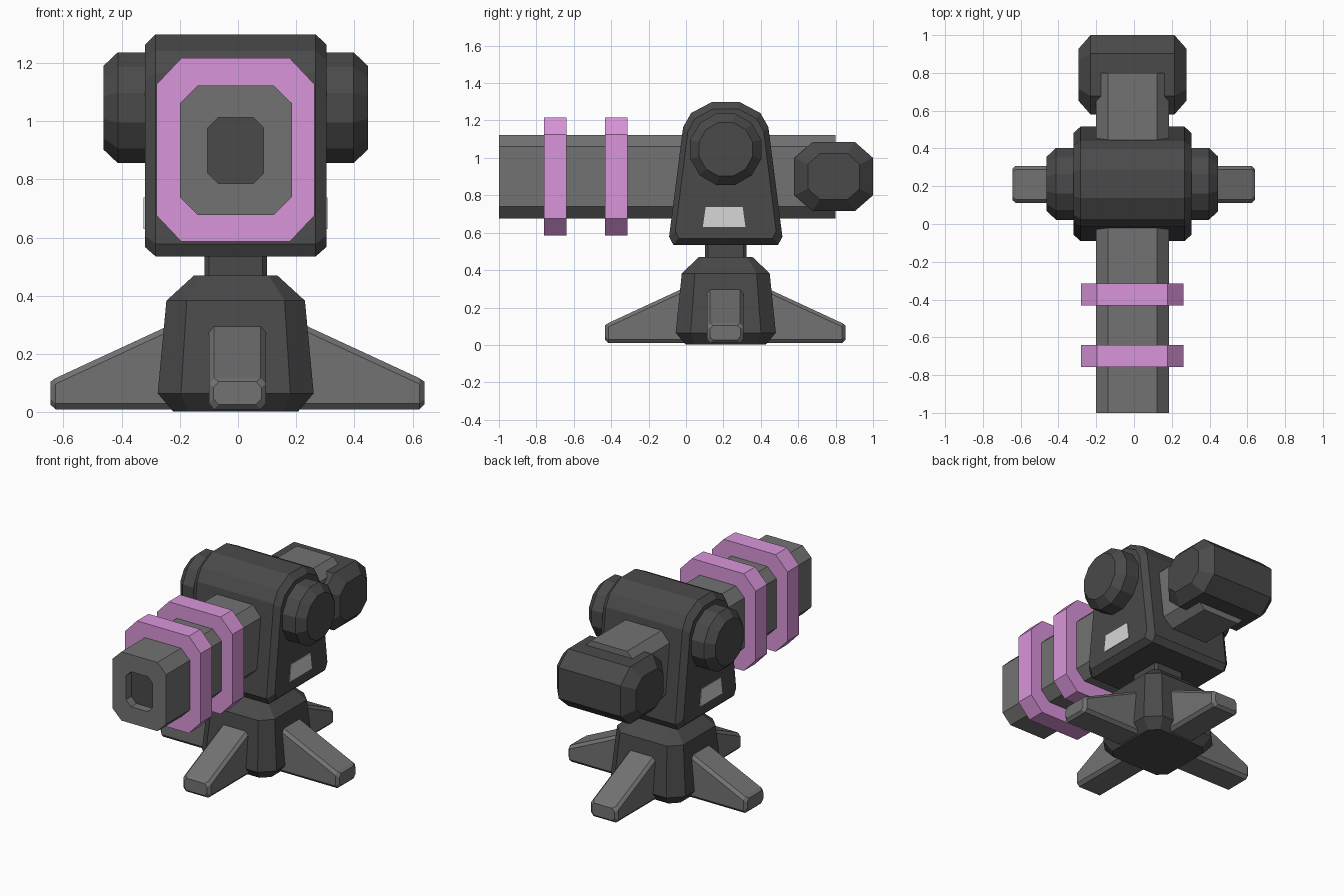
import bpy, bmesh, math
from mathutils import Vector

if "Cube" in bpy.data.objects:
    bpy.data.objects.remove(bpy.data.objects["Cube"])

CX, CY = -0.008, 0.2125   # centre line of the body, centre of the pivot


def material(name, r, g, b):
    m = bpy.data.materials.new(name)
    m.diffuse_color = (r, g, b, 1)
    m.use_nodes = True
    m.node_tree.nodes["Principled BSDF"].inputs["Base Color"].default_value = m.diffuse_color
    return m


DARK = material("dark_grey", 0.068, 0.068, 0.068)
GREY = material("mid_grey", 0.17, 0.17, 0.17)
PINK = material("pink_violet", 0.70, 0.30, 0.70)
LIGHT = material("light_grey", 0.68, 0.68, 0.68)


def loft(name, rings, *mats):
    """Skin a list of equal-length point rings and cap both ends."""
    bm = bmesh.new()
    vs = [[bm.verts.new(p) for p in ring] for ring in rings]
    n = len(rings[0])
    for a, b in zip(vs, vs[1:]):
        for i in range(n):
            j = (i + 1) % n
            bm.faces.new((a[i], a[j], b[j], b[i]))
    bm.faces.new(vs[0])
    last = bm.faces.new(vs[-1])
    last.material_index = len(mats) - 1
    bmesh.ops.recalc_face_normals(bm, faces=bm.faces)
    me = bpy.data.meshes.new(name)
    bm.to_mesh(me)
    bm.free()
    for m in mats:
        me.materials.append(m)
    ob = bpy.data.objects.new(name, me)
    bpy.context.collection.objects.link(ob)
    return ob


def oct_rect(u0, u1, v0, v1, cu, cv):
    """Rectangle with cut corners."""
    return [(u0 + cu, v0), (u1 - cu, v0), (u1, v0 + cv), (u1, v1 - cv),
            (u1 - cu, v1), (u0 + cu, v1), (u0, v1 - cv), (u0, v0 + cv)]


def at_x(x, pts):
    return [(x, u, v) for u, v in pts]


def at_y(y, pts):
    return [(u, y, v) for u, v in pts]


def at_z(z, pts):
    return [(u, v, z) for u, v in pts]


def scaled(pts, centre, su, sv):
    return [(centre[0] + (u - centre[0]) * su, centre[1] + (v - centre[1]) * sv)
            for u, v in pts]


def around(hx, hy, c):
    return oct_rect(CX - hx, CX + hx, CY - hy, CY + hy, c, c)


# Pedestal and neck
loft("pedestal", [at_z(0.003, around(0.215, 0.215, 0.05)),
                  at_z(0.065, around(0.268, 0.268, 0.08)),
                  at_z(0.383, around(0.238, 0.235, 0.07)),
                  at_z(0.47, around(0.143, 0.143, 0.03))], DARK)
loft("neck", [at_z(z, around(0.107, 0.111, 0.015)) for z in (0.44, 0.56)], DARK)

# Four sloping legs
for k, name in enumerate(("right_leg", "back_leg", "left_leg", "front_leg")):
    d = Vector((math.cos(k * math.pi / 2), math.sin(k * math.pi / 2), 0))
    s = Vector((-d.y, d.x, 0))
    rings = []
    for r, top, inset in ((0.1, 0.36, 0), (0.625, 0.117, 0), (0.642, 0.105, 0.016)):
        w = 0.098 - inset
        sec = oct_rect(-w, w, 0.01 + inset, top, 0.018, 0.02)
        rings.append([Vector((-0.002, CY - 0.003, v)) + d * r + s * u for u, v in sec])
    loft(name, rings, GREY)

# Barrel with shallow dark-floored bore
outer = oct_rect(-0.20, 0.185, 0.677, 1.123, 0.063, 0.062)
bore = oct_rect(-0.104, 0.088, 0.785, 1.012, 0.036, 0.036)
loft("barrel", [at_y(0.80, outer), at_y(-1.0, outer),
                at_y(-1.0, bore), at_y(-0.945, bore)], GREY, DARK)

# Coloured barrel rings
collar = oct_rect(-0.28, 0.263, 0.586, 1.216, 0.085, 0.09)
for name, y0, y1 in (("front_ring", -0.758, -0.64), ("rear_ring", -0.432, -0.314)):
    loft(name, [at_y(y0, collar), at_y(y1, collar)], PINK)

# Housing: arched profile with bevelled sides
half = [(0.28, 0.535), (0.303, 0.578), (0.228, 1.165), (0.185, 1.24), (0.075, 1.298)]
arch = [(CY + u, v) for u, v in half] + [(CY - u, v) for u, v in reversed(half)]
small = scaled(arch, (CY, 0.9), 0.89, 0.91)
loft("housing", [at_x(CX - 0.312, small), at_x(CX - 0.275, arch),
                 at_x(CX + 0.275, arch), at_x(CX + 0.312, small)], DARK)


# Pivot caps and light side plates, mirrored
def circle(r, n=12):
    return [(CY + r * math.cos((i + 0.5) * 2 * math.pi / n),
             1.046 + r * math.sin((i + 0.5) * 2 * math.pi / n)) for i in range(n)]


plate = [(0.09, 0.63), (0.318, 0.63), (0.303, 0.737), (0.105, 0.737)]
for side, sgn in (("right", 1), ("left", -1)):
    loft(side + "_pivot_cap", [at_x(CX + sgn * 0.25, circle(0.197)),
                               at_x(CX + sgn * 0.405, circle(0.197)),
                               at_x(CX + sgn * 0.454, circle(0.149))], DARK)
    loft(side + "_plate", [at_x(CX + sgn * 0.31, plate),
                           at_x(CX + sgn * 0.316, plate)], LIGHT)

# Counterweight at the back
block = oct_rect(0.58, 1.0, 0.715, 1.085, 0.097, 0.085)
end = scaled(block, (0.79, 0.90), 0.66, 0.66)
loft("counterweight", [at_x(CX - 0.285, end), at_x(CX - 0.222, block),
                       at_x(CX + 0.222, block), at_x(CX + 0.285, end)], DARK)
